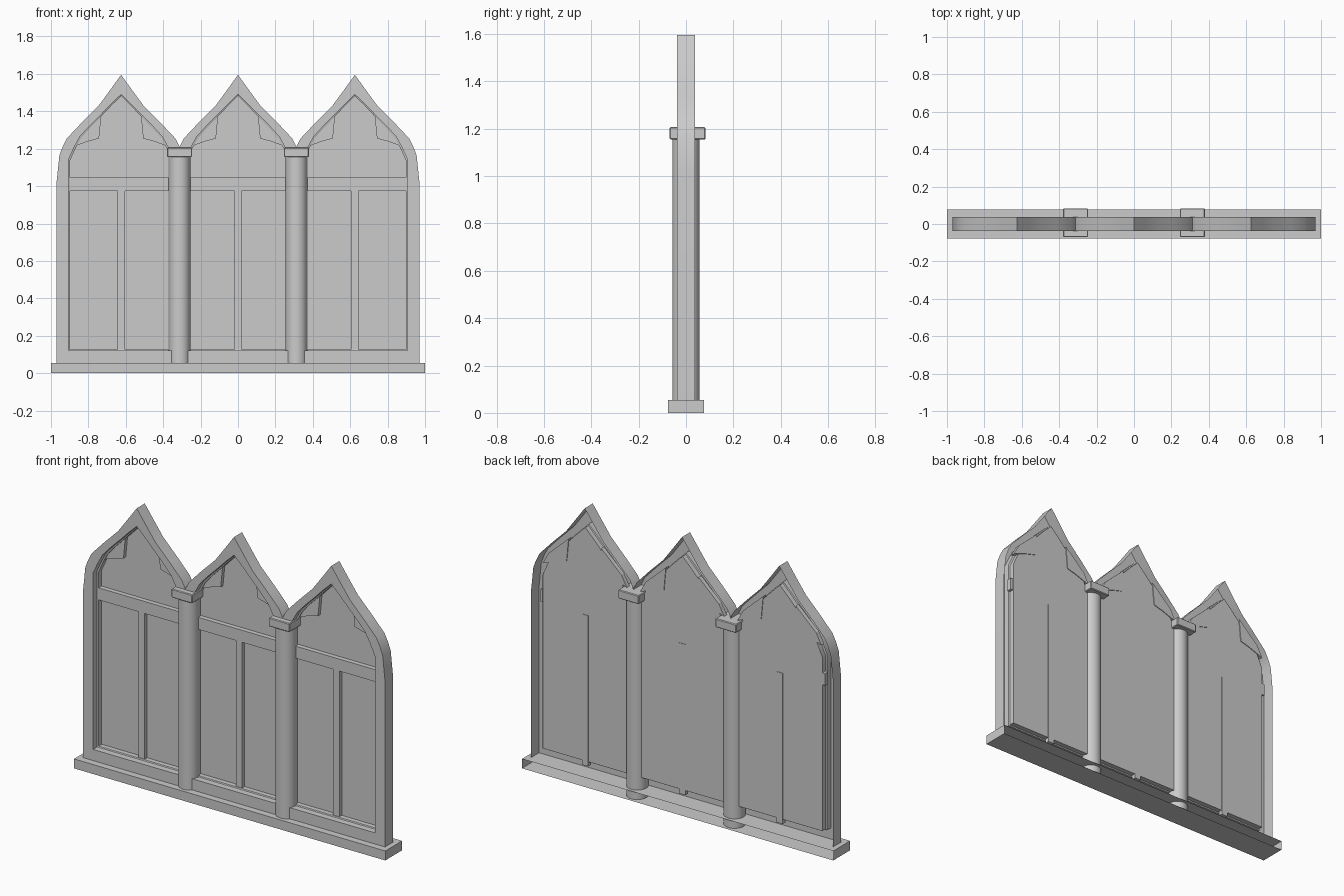
import bpy, bmesh, math

if "Cube" in bpy.data.objects:
    bpy.data.objects.remove(bpy.data.objects["Cube"])

BAY = 0.625          # spacing of the arched bays
FRONT, BACK = -0.037, 0.037
MID = BAY / 2

# half profiles (distance from bay centre, height), apex to foot
OUTER = [(0, 1.595), (0.065, 1.505), (0.12, 1.43), (0.21, 1.34), (0.29, 1.255),
         (0.3125, 1.21), (0.33, 1.165), (0.345, 1.02), (0.345, 0.055)]
INNER = [(0, 1.49), (0.055, 1.437), (0.11, 1.38), (0.17, 1.32), (0.22, 1.265),
         (0.25, 1.21), (0.28, 1.145), (0.28, 1.0), (0.28, 0.12)]
REVEAL = [(d * 0.975, z - 0.008 if z > 0.2 else z + 0.006) for d, z in INNER]


def finish(name, bm, smooth=False):
    me = bpy.data.meshes.new(name)
    bm.to_mesh(me)
    bm.free()
    ob = bpy.data.objects.new(name, me)
    bpy.context.collection.objects.link(ob)
    if smooth:
        bpy.ops.object.select_all(action='DESELECT')
        ob.select_set(True)
        bpy.context.view_layer.objects.active = ob
        bpy.ops.object.shade_smooth_by_angle(angle=math.radians(25))
    return ob


def box(name, x0, x1, y0, y1, z0, z1, open_back=False, bevel=0):
    bm = bmesh.new()
    bmesh.ops.create_cube(bm, size=1)
    for v in bm.verts:
        v.co = ((x0 + x1) / 2 + v.co.x * (x1 - x0),
                (y0 + y1) / 2 + v.co.y * (y1 - y0),
                (z0 + z1) / 2 + v.co.z * (z1 - z0))
    if bevel:
        bmesh.ops.bevel(bm, geom=bm.edges[:], offset=bevel, segments=1, affect='EDGES')
    if open_back:
        bm.normal_update()
        faces = [f for f in bm.faces if f.normal.y > 0.9]
        bmesh.ops.delete(bm, geom=faces, context='FACES')
    return finish(name, bm)


def loop(half, cx, y, clip_left=9, clip_right=9):
    right = [(cx + min(d, clip_right), y, z) for d, z in half]
    left = [(cx - min(d, clip_left), y, z) for d, z in half[1:]]
    return right + left[::-1]


def plate(name, pts, y0, y1):
    bm = bmesh.new()
    f = bm.faces.new([bm.verts.new((x, y0, z)) for x, z in pts])
    ext = bmesh.ops.extrude_face_region(bm, geom=[f], use_keep_orig=True)
    for v in ext['geom']:
        if isinstance(v, bmesh.types.BMVert):
            v.co.y = y1
    bmesh.ops.recalc_face_normals(bm, faces=bm.faces[:])
    return finish(name, bm)


# sill, hollow from behind
box("sill", -1, 1, -0.077, 0.077, 0, 0.055, open_back=True)

for i in (-1, 0, 1):
    cx = i * BAY
    # arched frame: outer wall, front face and stepped reveal, open behind
    cl = 9 if i == -1 else MID
    cr = 9 if i == 1 else MID
    rings = [loop(OUTER, cx, BACK, cl, cr), loop(OUTER, cx, FRONT, cl, cr),
             loop(INNER, cx, FRONT), loop(INNER, cx, 0.0),
             loop(REVEAL, cx, 0.003), loop(REVEAL, cx, 0.032)]
    bm = bmesh.new()
    vr = [[bm.verts.new(p) for p in r] for r in rings]
    n = len(vr[0])
    foot = len(OUTER) - 1
    for k in range(len(vr) - 1):
        for j in range(n):
            if k == 0 and j == foot:
                continue
            m = (j + 1) % n
            bm.faces.new((vr[k][j], vr[k][m], vr[k + 1][m], vr[k + 1][j]))
    bmesh.ops.recalc_face_normals(bm, faces=bm.faces[:])
    finish("arch_frame", bm, smooth=True)

    # window pane
    bm = bmesh.new()
    bm.faces.new([bm.verts.new(p) for p in loop(REVEAL, cx, 0.031)][::-1])
    bm.normal_update()
    finish("pane", bm)

    # mullion and transom
    box("mullion", cx - 0.02, cx + 0.02, 0.008, 0.034, 0.1, 0.975)
    box("transom", cx - (0.29 if i == -1 else MID), cx + (0.29 if i == 1 else MID),
        0.003, 0.03, 0.975, 1.045)

    # pair of tracery cusps in the arch head
    for s in (-1, 1):
        pts = [(0.105, 1.39), (0.118, 1.255), (0.18, 1.238), (0.27, 1.205), (0.235, 1.27)]
        plate("cusp", [(cx + s * d, z) for d, z in pts], 0.01, 0.035)

# columns with square capitals
for s in (-1, 1):
    bm = bmesh.new()
    bmesh.ops.create_cone(bm, cap_ends=True, segments=32, radius1=0.058,
                          radius2=0.058, depth=1.16)
    bmesh.ops.translate(bm, verts=bm.verts[:], vec=(s * MID, 0, 0.58))
    finish("column", bm, smooth=True)
    box("capital", s * MID - 0.067, s * MID + 0.067, -0.07, 0.083, 1.155, 1.206, bevel=0.004)
